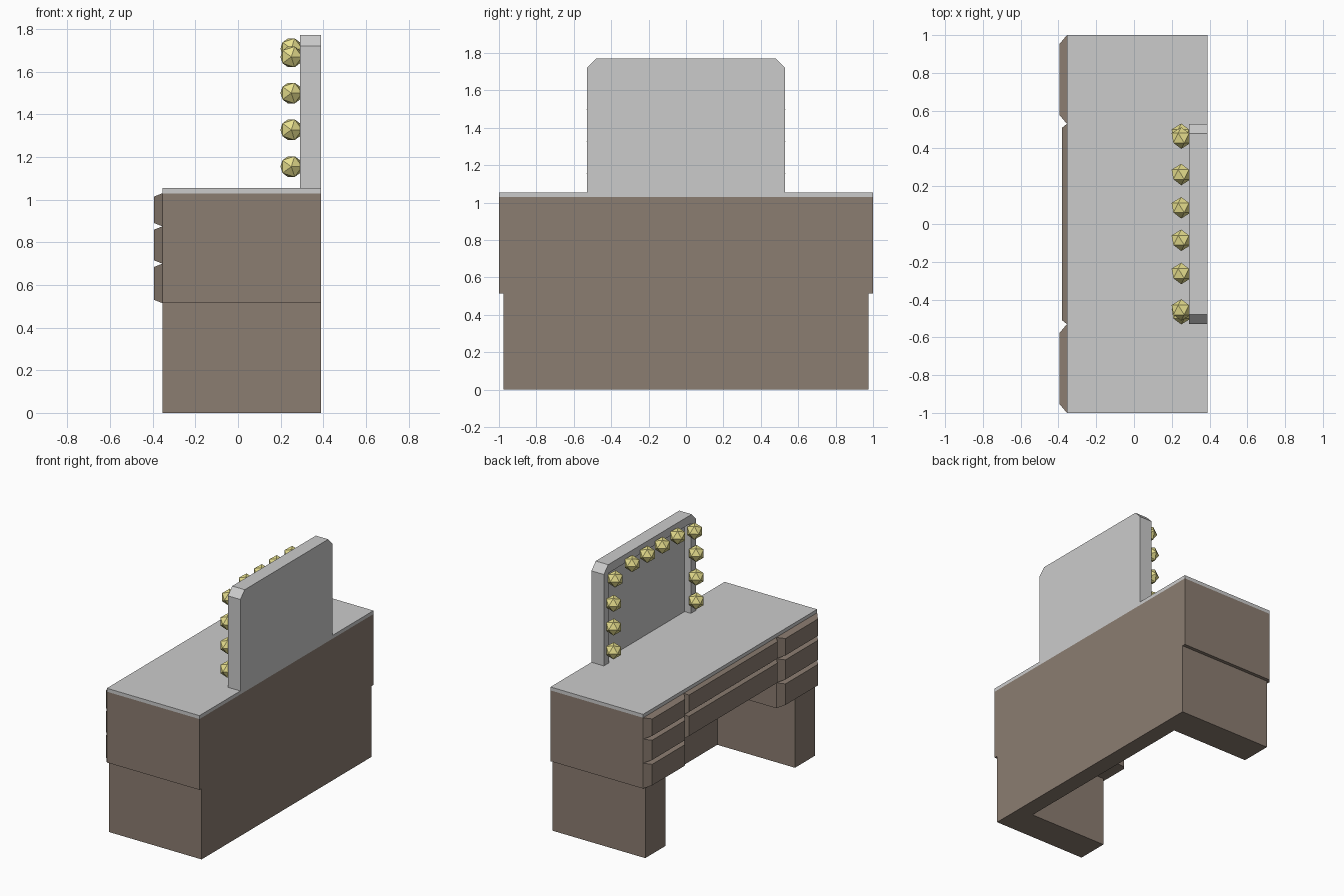
import bpy, bmesh, math
from mathutils import Matrix

if "Cube" in bpy.data.objects:
    bpy.data.objects.remove(bpy.data.objects["Cube"])


def material(name, rgb):
    m = bpy.data.materials.new(name)
    m.diffuse_color = (*rgb, 1)
    m.use_nodes = True
    m.node_tree.nodes["Principled BSDF"].inputs["Base Color"].default_value = m.diffuse_color
    return m


wood = material("dark_wood", (0.26, 0.205, 0.165))
glow = material("warm_bulb", (0.8, 0.74, 0.27))


def finish(name, bm, mat=None):
    bmesh.ops.recalc_face_normals(bm, faces=bm.faces[:])
    me = bpy.data.meshes.new(name)
    bm.to_mesh(me)
    bm.free()
    ob = bpy.data.objects.new(name, me)
    bpy.context.collection.objects.link(ob)
    if mat:
        me.materials.append(mat)
    return ob


def extrude_profile(name, yz, x0, x1, mat=None):
    """Extrude a y-z outline along x."""
    bm = bmesh.new()
    f = bm.faces.new([bm.verts.new((x0, y, z)) for y, z in yz])
    g = bmesh.ops.extrude_face_region(bm, geom=[f])["geom"]
    bmesh.ops.translate(bm, vec=(x1 - x0, 0, 0),
                        verts=[v for v in g if isinstance(v, bmesh.types.BMVert)])
    return finish(name, bm, mat)


def mirrored(half):
    """Complete a half outline by reflecting it in y."""
    return half + [(-y, z) for y, z in reversed(half)]


def box(name, x, y, z, mat=None):
    return extrude_profile(name, [(y[0], z[0]), (y[1], z[0]), (y[1], z[1]), (y[0], z[1])],
                           x[0], x[1], mat)


FRONT, BACK = -0.355, 0.39

# Drawer front: slab whose face is inset from its base on all four edges
def drawer(name, y, z, face_x, dy, dz):
    bm = bmesh.new()
    rings = []
    for x, a, b in ((FRONT, 0, 0), (face_x, dy, dz)):
        rings.append([bm.verts.new((x, p, q)) for p, q in (
            (y[0] + a, z[0] + b), (y[1] - a, z[0] + b),
            (y[1] - a, z[1] - b), (y[0] + a, z[1] - b))])
    for r in rings:
        bm.faces.new(r)
    for i in range(4):
        j = (i + 1) % 4
        bm.faces.new((rings[0][i], rings[0][j], rings[1][j], rings[1][i]))
    finish(name, bm, wood)


# Desk body: legs, side cabinets and centre section in one outline
extrude_profile("desk_body", mirrored([
    (0.53, 0.70), (0.53, 0.515), (0.745, 0.515), (0.745, 0),
    (0.975, 0), (0.975, 0.515), (1.0, 0.515), (1.0, 1.03)]), FRONT, BACK, wood)

# Back panel closing the kneehole
extrude_profile("back_panel", mirrored([
    (0.745, 0), (0.745, 0.515), (0.53, 0.515), (0.53, 0.70)]), 0.27, BACK, wood)

# Table top
box("table_top", (FRONT, BACK), (-1, 1), (1.03, 1.055))

# Drawers: three on each side, two in the centre
levels = [(0.515, 0.70), (0.70, 0.875), (0.875, 1.03)]
for i, z in enumerate(levels):
    drawer(f"left_drawer_{i}", (0.53, 1.0), z, -0.395, 0.048, 0.016)
    drawer(f"right_drawer_{i}", (-1.0, -0.53), z, -0.395, 0.048, 0.016)
    if i:
        drawer(f"centre_drawer_{i}", (-0.53, 0.53), z, -0.38, 0.02, 0.016)

# Mirror frame: arch with clipped corners, open at the bottom
extrude_profile("mirror_frame", mirrored([
    (0.47, 1.71), (0.47, 1.055), (0.53, 1.055), (0.53, 1.72), (0.48, 1.772)]), 0.29, BACK)

# Mirror panel recessed in the frame
box("mirror_panel", (0.34, BACK), (-0.47, 0.47), (1.055, 1.71))

# Bulbs up both sides and across the top
spots = [(0.475, 1.155), (0.475, 1.328), (0.475, 1.50), (0.455, 1.67),
         (0.262, 1.708), (0.086, 1.708)]
for i, (y, z) in enumerate(spots):
    for side, s in (("left", 1), ("right", -1)):
        bm = bmesh.new()
        bmesh.ops.create_icosphere(
            bm, subdivisions=1, radius=0.057,
            matrix=Matrix.Translation((0.25, s * y, z)) @ Matrix.Rotation(math.pi / 2, 4, 'X'))
        finish(f"{side}_bulb_{i}", bm, glow)
